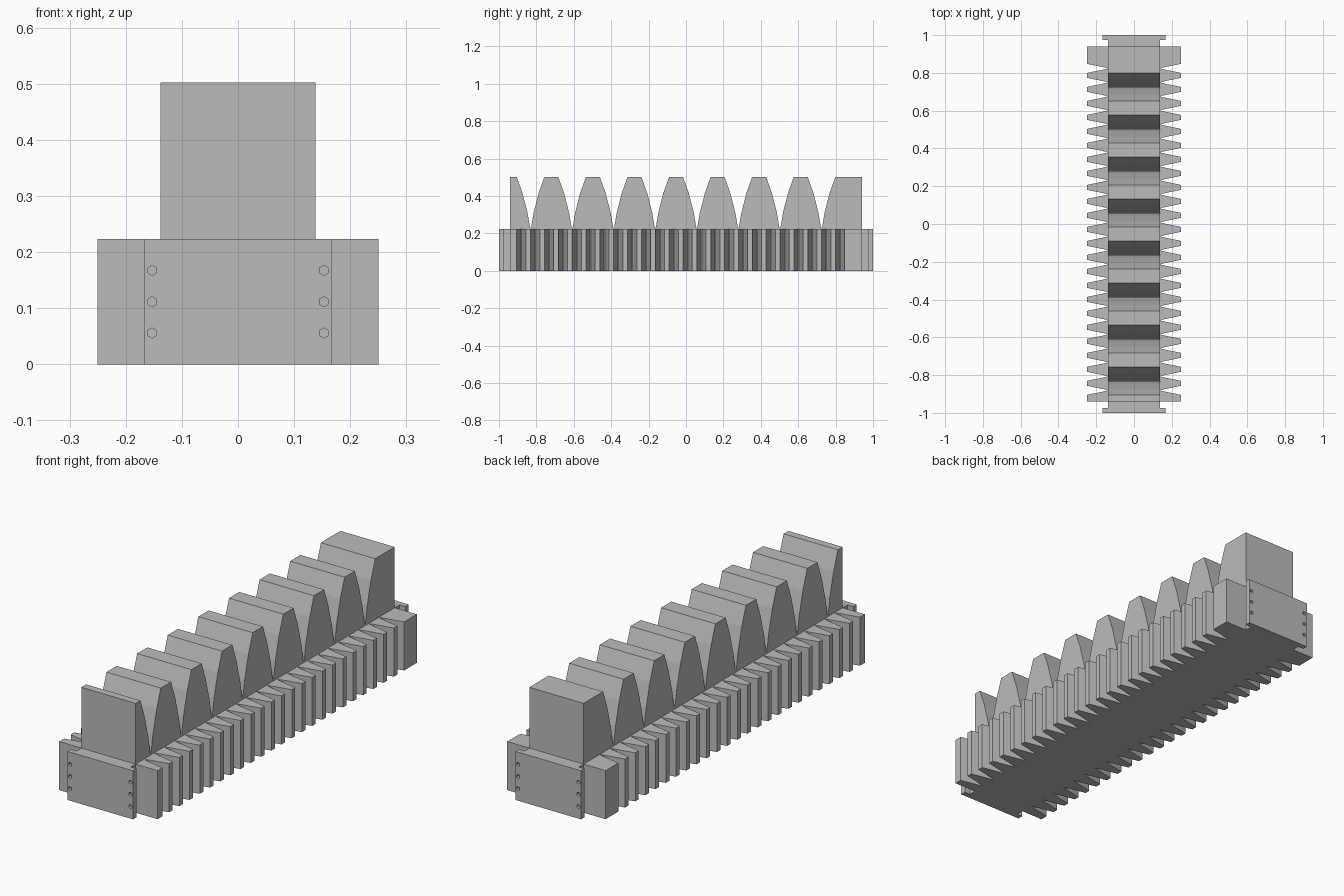
import bpy
import bmesh
import math
from mathutils import Matrix

if "Cube" in bpy.data.objects:
    bpy.data.objects.remove(bpy.data.objects["Cube"], do_unlink=True)

grey = bpy.data.materials.new("plain grey")
grey.use_nodes = True
colour = (0.5, 0.5, 0.5, 1)
grey.diffuse_color = colour
grey.node_tree.nodes["Principled BSDF"].inputs["Base Color"].default_value = colour

HALF = 0.94        # half length of the toothed block
CORE = 0.138       # half width of the core
BASE = 0.223       # height of the base


def prism(name, points, start, depth):
    """Extrude a closed outline, given as 3D points, along a vector."""
    bm = bmesh.new()
    face = bm.faces.new([bm.verts.new((p[0] + start[0], p[1] + start[1], p[2] + start[2])) for p in points])
    new = bmesh.ops.extrude_face_region(bm, geom=[face])["geom"]
    bmesh.ops.translate(bm, vec=depth, verts=[v for v in new if isinstance(v, bmesh.types.BMVert)])
    bmesh.ops.recalc_face_normals(bm, faces=bm.faces)
    mesh = bpy.data.meshes.new(name)
    bm.to_mesh(mesh)
    bm.free()
    obj = bpy.data.objects.new(name, mesh)
    bpy.context.collection.objects.link(obj)
    mesh.materials.append(grey)
    return obj


def tooth_row(count, first_valley, pitch, root, tip, flank):
    """Rack profile: (y, height) from front to back, cut by curved valleys."""
    row = [(-HALF, tip)]
    for i in range(count):
        centre = first_valley + i * pitch
        left = [(centre - dy, root + (tip - root) * t) for dy, t in reversed(flank)]
        right = [(centre + dy, root + (tip - root) * t) for dy, t in flank]
        row += left + right
    return row + [(HALF, tip)]


# Upper rack with large curved teeth
big_flank = [(0.003, 0.03), (0.016, 0.31), (0.043, 0.69), (0.074, 1)]
big = tooth_row(8, -0.831, 0.2222, BASE, 0.502, big_flank)
outline = [(0, -HALF, BASE)] + [(0, y, z) for y, z in big] + [(0, HALF, BASE)]
prism("upper_rack", outline, (-CORE, 0, 0), (2 * CORE, 0, 0))

# Base block with fine teeth down both sides and a neck at each end
small_flank = [(0.002, 0.03), (0.009, 0.31), (0.017, 0.69), (0.0245, 1)]
small = tooth_row(24, -0.8805, 0.0741, CORE + 0.002, 0.25, small_flank)
NECK = 0.975
right_side = [(CORE, -NECK, 0), (CORE, -HALF, 0)] + [(x, y, 0) for y, x in small]
right_side += [(CORE, HALF, 0), (CORE, NECK, 0)]
left_side = [(-x, y, z) for x, y, z in reversed(right_side)]
prism("toothed_base", right_side + left_side, (0, 0, 0), (0, 0, BASE))

# End flanges with three bolt holes near each edge
for side, name in ((-1, "front_flange"), (1, "back_flange")):
    w = 0.167
    corners = [(-w, side * NECK, 0), (w, side * NECK, 0), (w, side * NECK, BASE), (-w, side * NECK, BASE)]
    flange = prism(name, corners, (0, 0, 0), (0, side * 0.025, 0))
    bm = bmesh.new()
    for x in (-0.153, 0.153):
        for row in (1, 2, 3):
            place = Matrix.Translation((x, side * 0.987, row * BASE / 4)) @ Matrix.Rotation(math.pi / 2, 4, "X")
            bmesh.ops.create_cone(bm, cap_ends=True, segments=6, radius1=0.009, radius2=0.009,
                                  depth=0.06, matrix=place)
    mesh = bpy.data.meshes.new("hole_cutter")
    bm.to_mesh(mesh)
    bm.free()
    cutter = bpy.data.objects.new("hole_cutter", mesh)
    bpy.context.collection.objects.link(cutter)
    cutter.hide_render = True
    cutter.hide_viewport = True
    cutter.display_type = "WIRE"
    cut = flange.modifiers.new("bolt_holes", "BOOLEAN")
    cut.operation = "DIFFERENCE"
    cut.solver = "EXACT"
    cut.object = cutter
